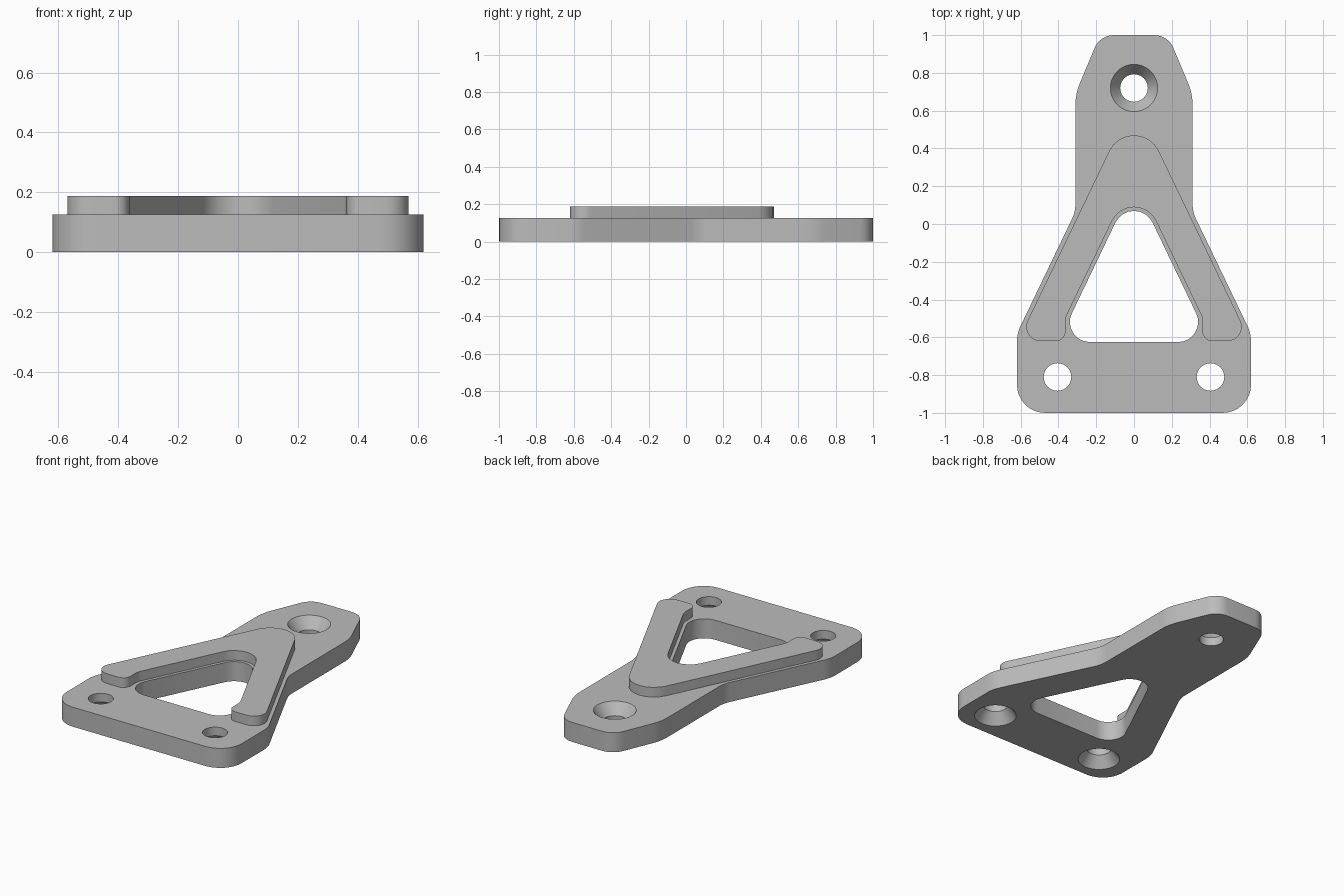
import bpy, bmesh, math
from mathutils import Vector

cube = bpy.data.objects.get("Cube")
if cube:
    bpy.data.objects.remove(cube, do_unlink=True)

PLATE_TOP, RIB_TOP = 0.125, 0.187

grey = bpy.data.materials.new("plain grey")
grey.use_nodes = True
colour = (0.5, 0.5, 0.5, 1)
grey.diffuse_color = colour
grey.node_tree.nodes["Principled BSDF"].inputs["Base Color"].default_value = colour


def fillet(corners, steps=8):
    """Round each (x, y, radius) corner of a closed outline."""
    out = []
    n = len(corners)
    for i, (x, y, r) in enumerate(corners):
        p = Vector((x, y))
        a = (Vector(corners[i - 1][:2]) - p).normalized()
        b = (Vector(corners[(i + 1) % n][:2]) - p).normalized()
        half = a.angle(b) / 2
        centre = p + (a + b).normalized() * (r / math.sin(half))
        start = p + a * (r / math.tan(half)) - centre
        end = p + b * (r / math.tan(half)) - centre
        sweep = start.angle_signed(end)
        for k in range(steps + 1):
            t = -sweep * k / steps
            c, s = math.cos(t), math.sin(t)
            out.append(centre + Vector((start.x * c - start.y * s,
                                        start.x * s + start.y * c)))
    return out


def mirrored(half):
    """Close a right-hand list of corners with its mirror image."""
    return half + [(-x, y, r) for x, y, r in reversed(half) if x > 0]


def finish(bm, name):
    bmesh.ops.recalc_face_normals(bm, faces=bm.faces)
    mesh = bpy.data.meshes.new(name)
    bm.to_mesh(mesh)
    bm.free()
    mesh.materials.append(grey)
    obj = bpy.data.objects.new(name, mesh)
    bpy.context.collection.objects.link(obj)
    return obj


def slab(name, outline, z0, z1):
    """Extrude an outline between two heights."""
    bm = bmesh.new()
    face = bm.faces.new([bm.verts.new((p.x, p.y, z0)) for p in outline])
    ext = bmesh.ops.extrude_face_region(bm, geom=[face])
    top = [v for v in ext["geom"] if isinstance(v, bmesh.types.BMVert)]
    bmesh.ops.translate(bm, verts=top, vec=(0, 0, z1 - z0))
    return finish(bm, name)


def screw_cutter(name, x, y, from_below):
    """Turned cutter: a bore that opens into a countersink."""
    profile = [(0.073, -0.1), (0.073, 0.055), (0.125, PLATE_TOP), (0.125, 0.3)]
    sides = 40
    bm = bmesh.new()
    rings = []
    for r, z in profile:
        z = PLATE_TOP - z if from_below else z
        rings.append([bm.verts.new((x + r * math.cos(math.tau * k / sides),
                                    y + r * math.sin(math.tau * k / sides), z))
                      for k in range(sides)])
    for lo, hi in zip(rings, rings[1:]):
        for k in range(sides):
            j = (k + 1) % sides
            bm.faces.new((lo[k], lo[j], hi[j], hi[k]))
    bm.faces.new(rings[0])
    bm.faces.new(rings[-1])
    return finish(bm, name)


def cut(obj, cutters):
    """Subtract the cutters, bake the result and remove them."""
    for c in cutters:
        m = obj.modifiers.new("cut", 'BOOLEAN')
        m.operation, m.solver, m.object = 'DIFFERENCE', 'EXACT', c
    graph = bpy.context.evaluated_depsgraph_get()
    baked = bpy.data.meshes.new_from_object(obj.evaluated_get(graph))
    obj.modifiers.clear()
    obj.data = baked
    for c in cutters:
        bpy.data.objects.remove(c, do_unlink=True)


# Base plate: narrow neck flaring into a wide foot
plate = slab("base_plate", fillet(mirrored([
    (0.18, 1, 0.11), (0.31, 0.69, 0.3), (0.31, 0.065, 0.2),
    (0.62, -0.58, 0.2), (0.62, -1, 0.15)])), 0, PLATE_TOP)

# Triangular window and the three countersunk screw holes
window = slab("window_cutter", fillet(mirrored([
    (0, 0.212, 0.109), (0.402, -0.625, 0.106)])), -0.1, 0.3)
cut(plate, [window,
            screw_cutter("neck_hole_cutter", 0, 0.72, False),
            screw_cutter("left_hole_cutter", 0.405, -0.81, True),
            screw_cutter("right_hole_cutter", -0.405, -0.81, True)])

# Raised V-shaped rib around the window
outer = [(0, 0.66, 0.145), (0.615, -0.62, 0.076), (0.363, -0.62, 0.05),
         (0.363, -0.497, 0.1), (0, 0.258, 0.129)]
left = [(-x, y, r) for x, y, r in reversed(outer[1:-1])]
rib = slab("raised_rib", fillet(outer + left), PLATE_TOP, RIB_TOP)

# Smooth the rounded walls, keep the rims sharp
for obj in (plate, rib):
    bpy.ops.object.select_all(action='DESELECT')
    obj.select_set(True)
    bpy.context.view_layer.objects.active = obj
    bpy.ops.object.shade_smooth_by_angle(angle=math.radians(30))
